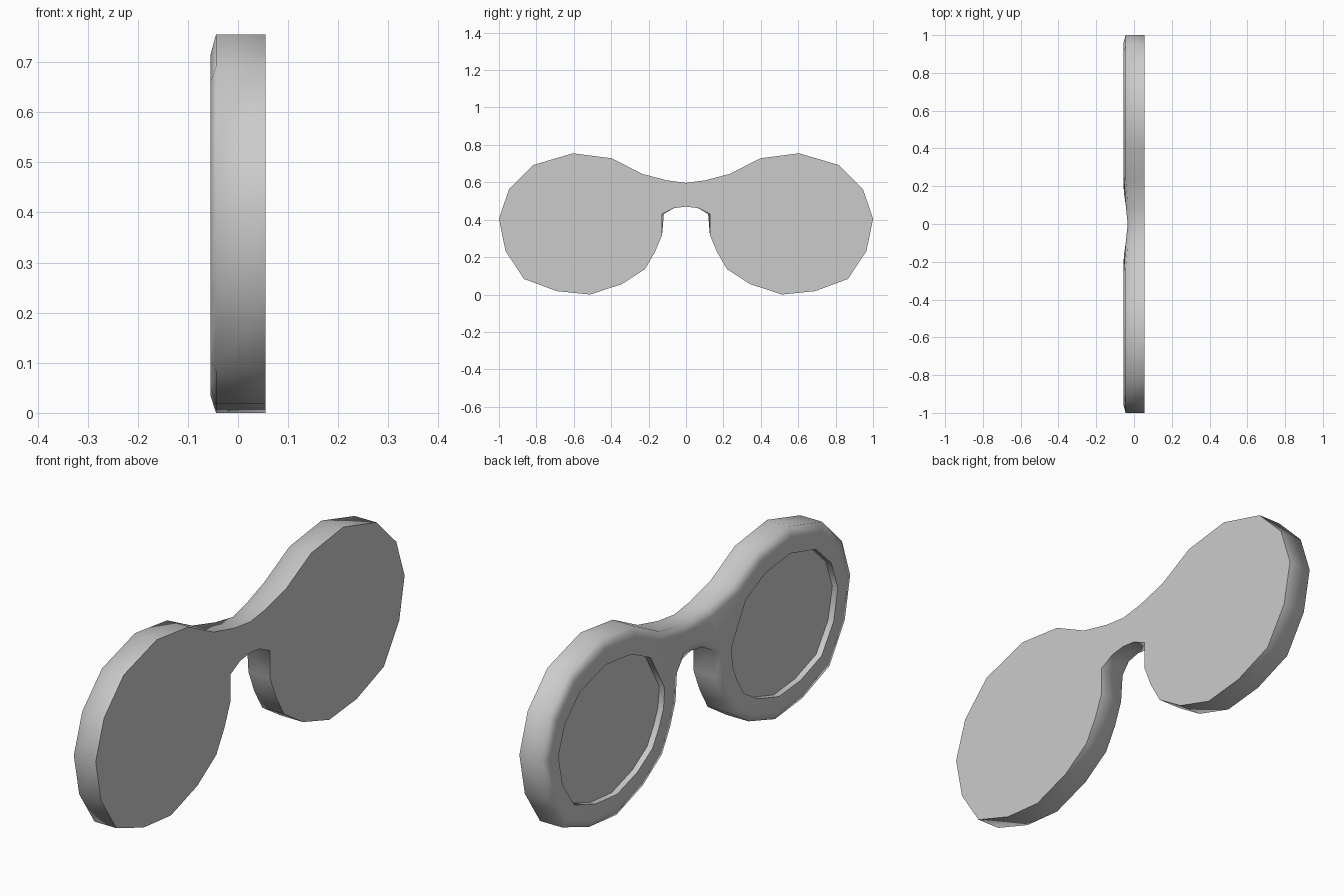
import bpy
import bmesh

cube = bpy.data.objects.get("Cube")
if cube:
    bpy.data.objects.remove(cube, do_unlink=True)

grey = bpy.data.materials.new("plain grey")
grey.use_nodes = True
COLOUR = (0.6, 0.6, 0.6, 1)
grey.diffuse_color = COLOUR
grey.node_tree.nodes["Principled BSDF"].inputs["Base Color"].default_value = COLOUR

# Half outline (y, z): bridge top, around the rim, up the nose notch, bridge underside
OUTLINE = [(0, .597), (.1, .61), (.235, .645), (.396, .728), (.604, .755), (.818, .692),
           (.946, .564), (1, .405), (.965, .233), (.866, .083), (.69, .018), (.513, 0),
           (.342, .056), (.219, .136), (.166, .227), (.128, .318), (.118, .43),
           (.064, .462), (0, .47)]
FIRST, LAST = 2, 16            # outline points that belong to the round rim
CENTRE_Y, CENTRE_Z = .565, .35
BACK, FRONT, LENS = .055, -.055, -.03


def toward_centre(p, sy, sz):
    return (CENTRE_Y + (p[0] - CENTRE_Y) * sy, CENTRE_Z + (p[1] - CENTRE_Z) * sz)


def front_depth(y):
    """Front surface, dipping back at the bridge."""
    t = min(abs(y) / .2, 1)
    return -.033 + (FRONT + .033) * t * t * (3 - 2 * t)


def make_part(name, bm):
    bmesh.ops.recalc_face_normals(bm, faces=bm.faces)
    mesh = bpy.data.meshes.new(name)
    bm.to_mesh(mesh)
    bm.free()
    obj = bpy.data.objects.new(name, mesh)
    bpy.context.collection.objects.link(obj)
    mesh.materials.append(grey)
    bpy.ops.object.select_all(action="DESELECT")
    obj.select_set(True)
    bpy.context.view_layer.objects.active = obj
    bpy.ops.object.shade_smooth_by_angle(angle=1.4)
    mirror = obj.modifiers.new("Mirror", "MIRROR")
    mirror.use_axis = (False, True, False)
    mirror.merge_threshold = .0005
    return obj


def strip(bm, a, b):
    for i in range(len(a) - 1):
        bm.faces.new((a[i], a[i + 1], b[i + 1], b[i]))


# Frame: flat back, straight sides, softened front edge, recessed rim
bm = bmesh.new()
back, side, crest = [], [], []
for i, (y, z) in enumerate(OUTLINE):
    flare = .01 if i == LAST else 0
    back.append(bm.verts.new((BACK, y + flare, z)))
    if FIRST <= i <= LAST:
        cy, cz = toward_centre((y, z), .91, .9)
    else:
        cy, cz = y, z + (-.035 if i < FIRST else .035)
    depth = front_depth(cy)
    side.append(bm.verts.new((depth + .011, y, z)))
    crest.append(bm.verts.new((depth, cy, cz)))
bm.faces.new(back)
strip(bm, back, side)
strip(bm, side, crest)

hole = [toward_centre(p, .78, .74) for p in OUTLINE[FIRST:LAST + 1]]
lip = [bm.verts.new((FRONT, y, z)) for y, z in hole]
seat = [bm.verts.new((LENS, y, z)) for y, z in hole]
strip(bm, crest[FIRST:LAST + 1], lip)
strip(bm, lip + lip[:1], seat + seat[:1])

# Front of the bridge joining the rim
bm.faces.new((crest[FIRST], lip[0], lip[-1], crest[LAST]))
strip(bm, crest[:FIRST + 1], crest[LAST:][::-1])
make_part("frame", bm)

# Lenses set into the rims
bm = bmesh.new()
bm.faces.new([bm.verts.new((LENS, y, z)) for y, z in hole])
lens = make_part("lenses", bm)
if lens.data.polygons[0].normal.x > 0:
    lens.data.flip_normals()
